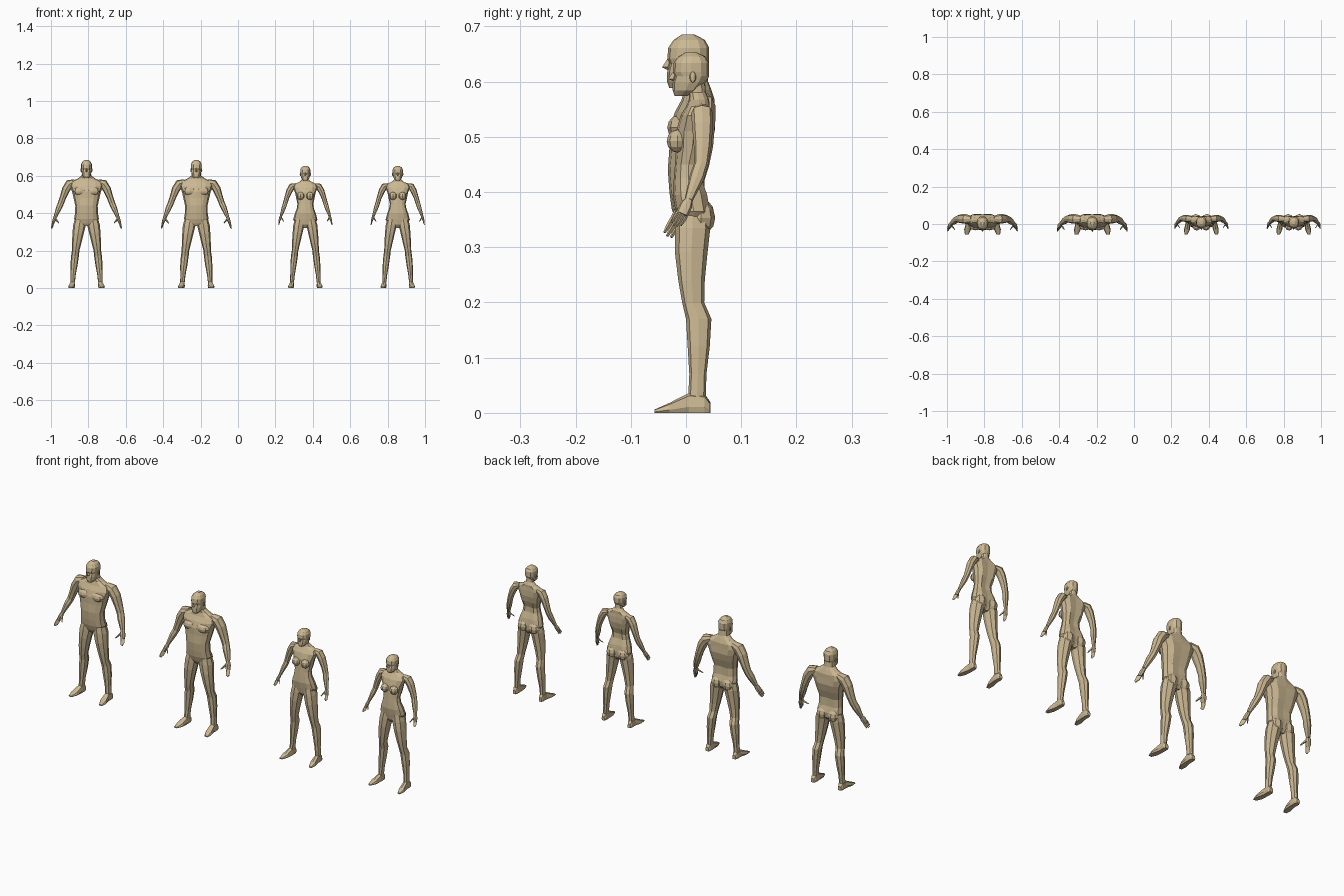
import bpy, bmesh, math
from mathutils import Vector, Matrix

cube = bpy.data.objects.get("Cube")
if cube:
    bpy.data.objects.remove(cube, do_unlink=True)

skin = bpy.data.materials.new("tan skin")
skin.use_nodes = True
colour = (0.6, 0.48, 0.29, 1)
skin.diffuse_color = colour
skin.node_tree.nodes["Principled BSDF"].inputs["Base Color"].default_value = colour


def finish(bm, name, x):
    bmesh.ops.recalc_face_normals(bm, faces=bm.faces)
    mesh = bpy.data.meshes.new(name)
    bm.to_mesh(mesh)
    bm.free()
    mesh.materials.append(skin)
    part = bpy.data.objects.new(name, mesh)
    part.location.x = x
    bpy.context.collection.objects.link(part)


def loft(bm, rings):
    """Skin a row of equal rings and cap both ends."""
    rows = [[bm.verts.new(point) for point in ring] for ring in rings]
    count = len(rows[0])
    for lower, upper in zip(rows, rows[1:]):
        for i in range(count):
            j = (i + 1) % count
            bm.faces.new((lower[i], lower[j], upper[j], upper[i]))
    bm.faces.new(rows[0][::-1])
    bm.faces.new(rows[-1])


def outline(count, power=0.85):
    """Unit rounded outline with points on both axes."""
    points = []
    for i in range(count):
        angle = math.tau * i / count
        c, s = round(math.cos(angle), 6), round(math.sin(angle), 6)
        points.append((math.copysign(abs(c) ** power, c), math.copysign(abs(s) ** power, s)))
    return points


def level_ring(z, centre, half_width, front, back, count, groove=0):
    """Horizontal ring, with an optional dent at the middle of the back."""
    middle, depth = (front + back) / 2, (back - front) / 2
    ring = [Vector((centre + half_width * u, middle + depth * v, z)) for u, v in outline(count)]
    ring[count // 4].y -= groove
    return ring


def limb(bm, points, radii, side, count=8):
    """Tube across the path; each radius pair is (depth, width)."""
    points = [Vector((side * p[0], p[1], p[2])) for p in points]
    last = len(points) - 1
    rings = []
    for i, (point, (depth, width)) in enumerate(zip(points, radii)):
        along = (points[min(i + 1, last)] - points[max(i - 1, 0)]).normalized()
        across = Vector((0, 1, 0))
        across = (across - along * across.dot(along)).normalized()
        sideways = along.cross(across)
        rings.append([point + across * a * depth + sideways * b * width for a, b in outline(count)])
    loft(bm, rings)


def ball(bm, centre, size):
    matrix = Matrix.Translation(centre) @ Matrix.Diagonal((*size, 1))
    bmesh.ops.create_uvsphere(bm, u_segments=8, v_segments=6, radius=1, matrix=matrix)


# head rings: share of head height, share of width, front and back shares of depth
HEAD = [(0, .4, -.9, -.2), (.12, .75, -1, .4), (.3, .9, -1, .8), (.45, .95, -.9, 1),
        (.55, 1, -1, 1), (.75, 1, -.95, 1), (.9, .75, -.7, .8), (1, .3, -.3, .3)]
NOSE = [(.54, .1, -1), (.39, .2, -1.25), (.34, .18, -1)]
# leg rings: height, half width, front, back
LEG = [(.37, .03, -.017, .04), (.335, .034, -.02, .044), (.29, .03, -.02, .039), (.24, .025, -.014, .034),
       (.2, .02, -.007, .033), (.17, .021, 0, .046), (.12, .019, .003, .043), (.07, .014, .006, .037),
       (.03, .012, .004, .036)]
# foot rings: distance along the foot, half width, height
FOOT = [(.044, .009, .02), (.034, .014, .034), (.005, .014, .036), (-.03, .018, .018), (-.057, .009, .006)]
# arm girth from the collar to the wrist
ARM_RADII = [(.018, .014), (.026, .024), (.025, .022), (.021, .017), (.017, .016), (.018, .015), (.01, .009)]

MAN = dict(
    # torso rings: height, half width, front, back
    torso=[(.33, .02, -.01, .03), (.345, .05, -.018, .044), (.37, .066, -.026, .047), (.4, .061, -.03, .038),
           (.44, .06, -.033, .037), (.48, .069, -.03, .05), (.515, .077, -.03, .058), (.545, .09, -.02, .056),
           (.567, .084, -.008, .052), (.585, .047, -.003, .046), (.6, .026, -.006, .04), (.63, .023, -.004, .036)],
    chin=.588, crown=.685, head_width=.029, head_centre=.004, head_depth=.038,
    ankle=.075, girth=1, foot_size=1,
    arm=[(.06, .026, .568), (.09, .027, .557), (.109, .028, .528), (.126, .028, .483), (.138, .025, .45),
         (.149, .016, .425), (.167, .001, .38)],
    knuckle=(.179, -.015, .346), fingertip=(.187, -.031, .318), thumb_tip=(.148, -.03, .347),
    bulges=dict(chest=((.036, -.013, .517), (.036, .021, .022)), buttock=((.031, .026, .357), (.03, .026, .032))),
)
WOMAN = dict(
    torso=[(.32, .013, 0, .03), (.338, .046, -.014, .045), (.365, .065, -.019, .047), (.395, .057, -.024, .042),
           (.425, .046, -.022, .031), (.45, .042, -.02, .03), (.48, .049, -.018, .041), (.51, .055, -.018, .047),
           (.538, .067, -.01, .047), (.555, .06, 0, .045), (.567, .033, .006, .042), (.58, .018, .005, .036),
           (.605, .016, .004, .034)],
    chin=.574, crown=.653, head_width=.027, head_centre=.009, head_depth=.033,
    ankle=.072, girth=.87, foot_size=.88,
    arm=[(.05, .028, .55), (.071, .029, .543), (.085, .03, .52), (.099, .03, .483), (.108, .028, .452),
         (.116, .02, .427), (.13, .005, .386)],
    knuckle=(.138, -.007, .36), fingertip=(.143, -.02, .338), thumb_tip=(.116, -.021, .356),
    bulges=dict(breast=((.025, -.015, .492), (.021, .02, .021)), buttock=((.03, .027, .353), (.03, .026, .03))),
)


def build_torso(label, x, body):
    bm = bmesh.new()
    shoulder = .56
    loft(bm, [level_ring(z, 0, width, front, back, 12, .006 if z < shoulder else 0)
              for z, width, front, back in body["torso"]])
    finish(bm, label + "_torso", x)


def build_head(label, x, body):
    bm = bmesh.new()
    width, centre, depth = body["head_width"], body["head_centre"], body["head_depth"]

    def height(share):
        return body["chin"] + share * (body["crown"] - body["chin"])

    loft(bm, [level_ring(height(t), 0, width * w, centre + depth * front, centre + depth * back, 12)
              for t, w, front, back in HEAD])
    loft(bm, [level_ring(height(t), 0, width * w, centre + depth * front, centre - depth * .7, 4)
              for t, w, front in NOSE])
    for side in (1, -1):
        ball(bm, (side * width, centre + depth * .1, height(.43)), (.003, .006, .01))
    finish(bm, label + "_head", x)


def build_leg(label, x, body, side):
    ankle, girth = body["ankle"], body["girth"]
    bm = bmesh.new()
    # the legs spread outward from the hip along a gentle curve
    loft(bm, [level_ring(z, side * (ankle - .037 * (z / .335) ** 1.5), width * girth, front, back, 8)
              for z, width, front, back in LEG])
    finish(bm, label + "_leg", x)

    # flat-soled foot, toes turned outward
    bm = bmesh.new()
    size = body["foot_size"]
    rings = []
    for y, width, height in FOOT:
        centre = side * (ankle + max(0, -y) * .17)
        rings.append([Vector((centre + width * size * u, min(y, y * size + .004), max(0, height * (.3 + .7 * v))))
                      for u, v in outline(8, .7)])
    loft(bm, rings)
    finish(bm, label + "_foot", x)


def build_arm(label, x, body, side):
    girth = body["girth"] ** 2
    bm = bmesh.new()
    limb(bm, body["arm"], [(depth * girth, width * girth) for depth, width in ARM_RADII], side)
    finish(bm, label + "_arm", x)

    # hand with four fingers and a thumb
    bm = bmesh.new()
    wrist, knuckle, fingertip, thumb_tip = (
        Vector(p) for p in (body["arm"][-1], body["knuckle"], body["fingertip"], body["thumb_tip"]))
    palm = .015 * girth
    limb(bm, [wrist, wrist.lerp(knuckle, .4), knuckle],
         [(palm * .65, palm * .55), (palm, palm * .6), (palm, palm * .45)], side)
    root = wrist.lerp(knuckle, .2)
    limb(bm, [root, root.lerp(thumb_tip, .6), thumb_tip],
         [(palm * r, palm * r) for r in (.4, .3, .15)], side, 4)
    across = Vector((0, .85, -.5)) * palm
    for place, reach in zip((-.75, -.25, .25, .75), (.9, 1, .95, .75)):
        start = knuckle + across * place
        end = start + (fingertip - knuckle) * reach
        limb(bm, [start, start.lerp(end, .5), end],
             [(palm * r, palm * r) for r in (.3, .28, .16)], side, 4)
    finish(bm, label + "_hand", x)


def build_person(label, x, body):
    build_torso(label, x, body)
    build_head(label, x, body)
    for side, word in ((1, "left"), (-1, "right")):
        name = f"{label}_{word}"
        build_leg(name, x, body, side)
        build_arm(name, x, body, side)
        # rounded chest and seat forms
        for part, ((across, y, z), size) in body["bulges"].items():
            bm = bmesh.new()
            ball(bm, (side * across, y, z), size)
            finish(bm, f"{name}_{part}", x)


build_person("first_man", -.81, MAN)
build_person("second_man", -.223, MAN)
build_person("first_woman", .36, WOMAN)
build_person("second_woman", .854, WOMAN)
